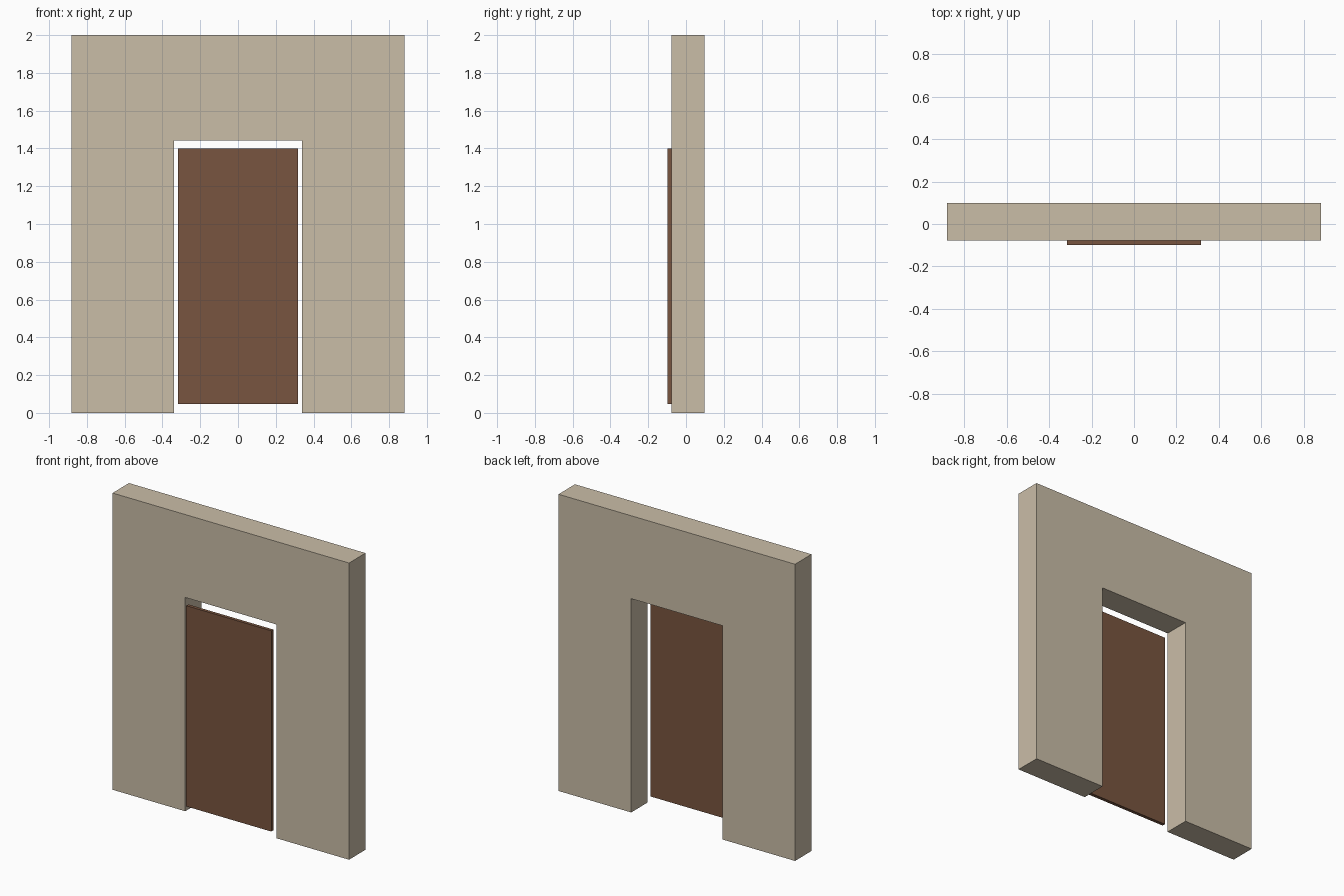
import bpy, bmesh
from mathutils import Vector

if "Cube" in bpy.data.objects:
    bpy.data.objects.remove(bpy.data.objects["Cube"])


def extruded_part(name, profile, y_front, y_back, color):
    """Extrude an x/z outline from y_front to y_back."""
    bm = bmesh.new()
    face = bm.faces.new([bm.verts.new((x, y_front, z)) for x, z in profile])
    ext = bmesh.ops.extrude_face_region(bm, geom=[face])
    moved = [v for v in ext["geom"] if isinstance(v, bmesh.types.BMVert)]
    bmesh.ops.translate(bm, verts=moved, vec=Vector((0, y_back - y_front, 0)))
    bmesh.ops.recalc_face_normals(bm, faces=bm.faces)
    mesh = bpy.data.meshes.new(name)
    bm.to_mesh(mesh)
    bm.free()
    mat = bpy.data.materials.new(name + "_material")
    mat.diffuse_color = (*color, 1)
    mat.use_nodes = True
    mat.node_tree.nodes["Principled BSDF"].inputs["Base Color"].default_value = mat.diffuse_color
    mesh.materials.append(mat)
    obj = bpy.data.objects.new(name, mesh)
    bpy.context.collection.objects.link(obj)
    return obj


def mirrored(half):
    """Complete a right-hand outline with its mirror image."""
    return half + [(-x, z) for x, z in reversed(half)]


# Wall slab with a doorway open at the floor
wall_half = [(0.34, 1.441), (0.34, 0), (0.882, 0), (0.882, 2)]
extruded_part("wall", mirrored(wall_half), -0.077, 0.0985, (0.59, 0.51, 0.39))

# Door leaf hung just in front of the wall face
door_half = [(0.317, 0.047), (0.317, 1.4)]
extruded_part("door", mirrored(door_half), -0.0985, -0.076, (0.19, 0.09, 0.05))
